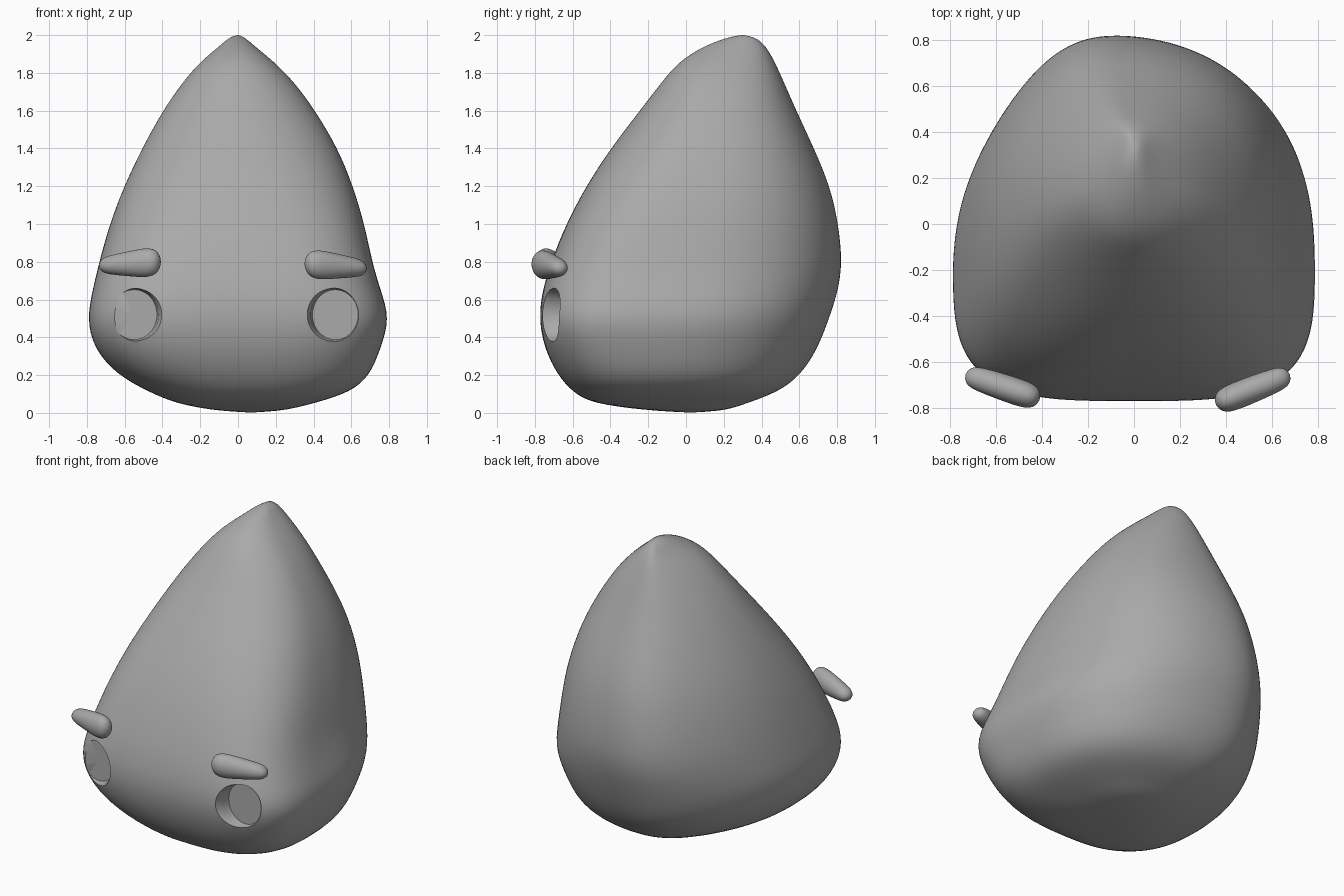
import bpy, bmesh, math
from mathutils import Vector

if "Cube" in bpy.data.objects:
    bpy.data.objects.remove(bpy.data.objects["Cube"])

grey = bpy.data.materials.new("stone grey")
grey.diffuse_color = (0.4, 0.4, 0.4, 1)
grey.use_nodes = True
grey.node_tree.nodes["Principled BSDF"].inputs["Base Color"].default_value = grey.diffuse_color


def finish(bm, name):
    bmesh.ops.recalc_face_normals(bm, faces=bm.faces)
    mesh = bpy.data.meshes.new(name)
    bm.to_mesh(mesh)
    bm.free()
    obj = bpy.data.objects.new(name, mesh)
    bpy.context.collection.objects.link(obj)
    mesh.materials.append(grey)
    return obj


def skin(bm, rings, start, end):
    """Bridge closed rings of points and close both ends with a centre point."""
    loops = [[bm.verts.new(p) for p in ring] for ring in rings]
    n = len(loops[0])
    for a, b in zip(loops, loops[1:]):
        for i in range(n):
            bm.faces.new((a[i], a[(i + 1) % n], b[(i + 1) % n], b[i]))
    for loop, tip in ((loops[0], start), (loops[-1], end)):
        c = bm.verts.new(tip)
        for i in range(n):
            bm.faces.new((c, loop[i], loop[(i + 1) % n]))


def select(obj):
    bpy.context.view_layer.objects.active = obj
    for o in bpy.context.selected_objects:
        o.select_set(False)
    obj.select_set(True)


def apply_modifiers(obj):
    select(obj)
    for m in list(obj.modifiers):
        bpy.ops.object.modifier_apply(modifier=m.name)


def smooth(obj, angle):
    select(obj)
    bpy.ops.object.shade_smooth_by_angle(angle=math.radians(angle))


# Body: height, left x, right x, front y, back y
levels = [
    (0.015, -0.14, 0.26, -0.22, 0.22),
    (0.05, -0.33, 0.40, -0.50, 0.32),
    (0.11, -0.47, 0.60, -0.60, 0.49),
    (0.20, -0.64, 0.70, -0.68, 0.61),
    (0.34, -0.765, 0.755, -0.75, 0.70),
    (0.50, -0.80, 0.805, -0.78, 0.76),
    (0.65, -0.77, 0.755, -0.76, 0.81),
    (0.80, -0.735, 0.71, -0.715, 0.83),
    (1.00, -0.68, 0.67, -0.635, 0.81),
    (1.20, -0.605, 0.61, -0.53, 0.765),
    (1.40, -0.51, 0.53, -0.40, 0.68),
    (1.60, -0.40, 0.41, -0.245, 0.585),
    (1.75, -0.295, 0.30, -0.13, 0.52),
    (1.86, -0.20, 0.19, -0.04, 0.47),
    (1.94, -0.10, 0.09, 0.09, 0.425),
    (1.985, -0.05, 0.04, 0.21, 0.375),
]
SEGMENTS = 40
rings = []
for z, left, right, front, back in levels:
    yc = front + 0.4 * (back - front)
    xc = (left + right) / 2
    # Boxy front corners in the middle, rounder towards base and tip
    if z < 0.5:
        front_n = 2.5 + 1.4 * z / 0.5
    else:
        front_n = max(2.1, 3.9 - 1.8 * (z - 0.5))
    ring = []
    for i in range(SEGMENTS):
        a = 2 * math.pi * i / SEGMENTS
        c, s = math.cos(a), math.sin(a)
        n = front_n if s < 0 else (2.3 if c > 0 else 1.9)
        r = (abs(c) ** n + abs(s) ** n) ** (-1 / n)
        lean = -0.10 * max(s, 0) ** 6 * (back - yc)  # back bulges a little to one side
        ring.append((xc + lean + r * c * (right - left) / 2,
                     yc + r * s * ((back - yc) if s > 0 else (yc - front)), z))
    rings.append(ring)
bm = bmesh.new()
skin(bm, rings, (0.07, 0.03, 0), (0, 0.3, 2.003))
body = finish(bm, "body")
body.modifiers.new("round", "SUBSURF").levels = 2
apply_modifiers(body)

# Eye sockets: flared oval recesses with flat floors facing forward
FLOOR = -0.66
for x in (-0.55, 0.515):
    def oval(y, scale):
        return [(x + 0.126 * scale * math.cos(t), y, 0.52 + 0.138 * scale * math.sin(t))
                for t in (2 * math.pi * k / 40 for k in range(40))]
    profile = [(FLOOR, 0.96), (FLOOR - 0.02, 1.0), (FLOOR - 0.05, 1.03),
               (FLOOR - 0.075, 1.10), (FLOOR - 0.2, 1.5)]
    bm = bmesh.new()
    skin(bm, [oval(y, s) for y, s in profile], (x, FLOOR, 0.52), (x, FLOOR - 0.2, 0.52))
    cutter = finish(bm, "socket_cutter")
    cut = body.modifiers.new("socket", "BOOLEAN")
    cut.operation, cut.object, cut.solver = "DIFFERENCE", cutter, "EXACT"
    apply_modifiers(body)
    bpy.data.objects.remove(cutter)
smooth(body, 40)

# Brows: tapered rounded bars, thick at the inner end
for name, outer, inner in (
        ("left_brow", Vector((-0.735, -0.655, 0.78)), Vector((-0.41, -0.765, 0.80))),
        ("right_brow", Vector((0.68, -0.655, 0.765)), Vector((0.355, -0.785, 0.79)))):
    axis = inner - outer
    side = axis.cross(Vector((0, 0, 1))).normalized()
    taper = [(0.02, 0.025, 0.022), (0.07, 0.044, 0.040), (0.18, 0.053, 0.052),
             (0.45, 0.058, 0.065), (0.72, 0.060, 0.079), (0.87, 0.056, 0.075),
             (0.95, 0.042, 0.054), (0.985, 0.022, 0.028)]
    bm = bmesh.new()
    skin(bm, [[outer + axis * t + side * (w * math.cos(a)) + Vector((0, 0, h * math.sin(a)))
               for a in (2 * math.pi * k / 20 for k in range(20))] for t, w, h in taper],
         outer, inner)
    brow = finish(bm, name)
    brow.modifiers.new("round", "SUBSURF").levels = 1
    apply_modifiers(brow)
    smooth(brow, 60)
